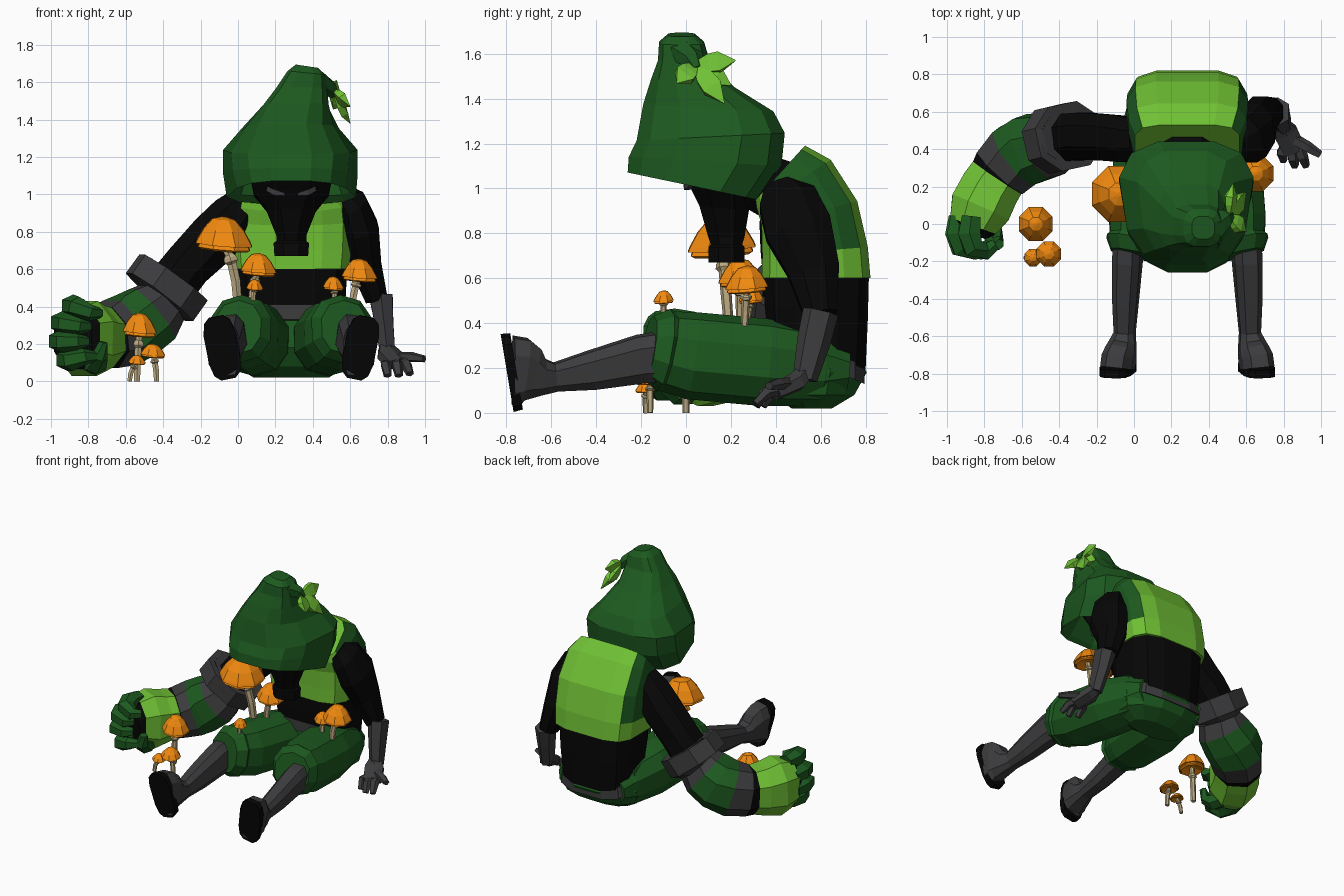
import bpy, bmesh
from math import cos, sin, pi
from mathutils import Vector as V

CX = 0.285  # the body's own centre line
COL = dict(green=(.012, .1, .014), lime=(.16, .53, .035), black=(.002, .002, .002),
           grey=(.045, .045, .048), orange=(.87, .25, .005), stem=(.5, .4, .22))
MATS = {}
for k, c in COL.items():
    MATS[k] = bpy.data.materials.new(k)
    MATS[k].diffuse_color = (*c, 1)


def ring(c, a, b, u, v, n, p):
    pts = []
    for i in range(n):
        t = 2 * pi * (i + .5) / n
        pts.append([abs(f) ** p * (1 if f > 0 else -1) for f in (cos(t), sin(t))])
    mx, my = max(q[0] for q in pts), max(q[1] for q in pts)
    return [c + u * (a * x / mx) + v * (b * y / my) for x, y in pts]


def skin(name, rings, col, mirror=False, side_col=None):
    """Join rings into a closed flat-shaded body; col is one colour or one per segment."""
    me = bpy.data.meshes.new(name)
    ob = bpy.data.objects.new(name, me)
    bpy.context.collection.objects.link(ob)
    ob.location.x = CX
    bm = bmesh.new()
    rows = [[bm.verts.new(p - V((CX, 0, 0))) for p in r] for r in rings]
    cols = [col] * (len(rows) - 1) if isinstance(col, str) else col
    names = list(dict.fromkeys(cols + ([side_col] if side_col else [])))
    for k in names:
        me.materials.append(MATS[k])
    n = len(rows[0])
    for r, s, k in zip(rows, rows[1:], cols):
        for i in range(n):
            j = (i + 1) % n
            bm.faces.new((r[i], r[j], s[j], s[i])).material_index = names.index(k)
    bm.faces.new(rows[0][::-1]).material_index = names.index(cols[0])
    bm.faces.new(rows[-1]).material_index = names.index(cols[-1])
    bmesh.ops.recalc_face_normals(bm, faces=bm.faces)
    if side_col:
        for f in bm.faces:
            if abs(f.normal.x) > .7 and f.calc_center_median().z > .8:
                f.material_index = names.index(side_col)
    bm.to_mesh(me)
    bm.free()
    if mirror:
        ob.modifiers.new("mirror", 'MIRROR')
    return ob


def loft(name, secs, col, n=8, up=(0, 0, 1), p=.9, mirror=False):
    """Sections (x, y, z, half width, half height) square to their path."""
    cs = [V(s[:3]) for s in secs]
    rings = []
    for i, s in enumerate(secs):
        t = (cs[min(i + 1, len(cs) - 1)] - cs[max(i - 1, 0)]).normalized()
        u = t.cross(V(up)).normalized()
        rings.append(ring(cs[i], s[3], s[-1], u, u.cross(t), n, p))
    return skin(name, rings, col, mirror)


def stack(name, secs, col, n=8, p=.9, side_col=None):
    """Level sections (x, y, z, half x, half y, slope along y, slope along x)."""
    rings = []
    for s in secs:
        sy, sx = (list(s[5:]) + [0, 0])[:2]
        rings.append(ring(V(s[:3]), s[3], s[4], V((1, 0, sx)), V((0, 1, sy)), n, p))
    return skin(name, rings, col, side_col=side_col)


# Hood with hollow underside, narrower towards the front, and its curled tip
hood = stack("hood", [(CX, .1, 1.25, .24, .2), (CX, .03, 1.04, .33, .26, -.2), (CX, .03, 1.01, .345, .29, -.21),
                      (.28, .085, 1.12, .36, .34, -.06), (.28, .11, 1.23, .36, .33, .05),
                      (.28, .1, 1.36, .26, .29, -.06), (.31, .03, 1.47, .175, .185, -.1),
                      (.34, -.01, 1.57, .135, .115), (.365, -.02, 1.65, .1, .1, 0, -.1),
                      (.37, -.02, 1.685, .06, .06, 0, -.15)], "green", n=12, p=.65)
for v in hood.data.vertices:
    if v.co.z < 1.4:
        v.co.x *= 1 - .3 * min(1, max(0, (.12 - v.co.y) / .38))
loft("hood_tip", [(.36, -.02, 1.61, .09, .07), (.44, 0, 1.6, .07, .055), (.485, .03, 1.57, .045, .045),
                  (.515, .05, 1.53, .025, .025)], "green", n=6)

# Leaves hanging from the hood tip
base = V((.51, .04, 1.55))
for tip in [(.6, -.04, 1.47), (.6, .17, 1.38), (.53, .22, 1.57), (.52, .2, 1.46)]:
    d = V(tip) - base
    loft("leaf", [(*(base + d * t), .045 * w, .02 * w) for t, w in
                  ((0, .3), (.35, .9), (.6, 1), (1, .05))], "lime", n=4, up=(1, 0, .3))

# Masked face, breathing canister, eyes and neck
stack("face_mask", [(CX, .08, 1.2, .24, .18), (CX, .15, 1.0, .2, .14, -.15), (CX, .17, .91, .13, .11, -.1),
                    (CX, .18, .78, .08, .08), (CX, .18, .75, .08, .07), (CX, .18, .74, .095, .08),
                    (CX, .18, .67, .09, .08)], "black")
loft("eye", [(.16, .03, 1.03, .012, .012), (.2, .005, 1.01, .015, .015), (.25, 0, 1.0, .01, .008)],
     "grey", n=4, mirror=True)
loft("neck", [(CX, .15, 1.08, .14, .12), (CX, .32, 1.03, .16, .13), (CX, .5, .95, .2, .15)], "black")

# Torso: shirt, sloping hem and vest
stack("shirt", [(CX, .58, .29, .27, .22, -.45), (CX, .58, .45, .29, .23, -.15), (CX, .58, .62, .3, .235),
                (CX, .54, .9, .3, .2, .25), (CX, .42, 1.05, .24, .1, 1)], "black", n=12, p=.65)
stack("shirt_hem", [(CX, .57, .23, .3, .225, -.45), (CX, .57, .31, .285, .225, -.45)], "grey", n=12, p=.65)
stack("vest", [(CX, .58, .6, .31, .242), (CX, .575, .72, .32, .235, .08), (CX, .55, .89, .325, .213, .25),
               (CX, .48, 1.02, .315, .165, .65), (CX, .42, 1.07, .28, .11, 1.1)],
      "lime", n=12, p=.5, side_col="green")

# Trousers: seat and thighs with cuffs
stack("trouser_seat", [(CX, .56, .02, .2, .09), (CX, .57, .08, .3, .18), (CX, .57, .18, .32, .235),
                       (CX, .57, .34, .29, .2, -.4)], "green", n=12)
loft("thigh", [(.13, .72, .19, .12, .1), (.12, .6, .2, .16, .17), (.08, .35, .225, .19, .195),
               (.04, .02, .255, .175, .195), (.02, -.08, .275, .15, .18), (.015, -.1, .28, .165, .185),
               (0, -.165, .29, .125, .145)], "green", n=10, mirror=True)

# Boots and soles
loft("boot", [(-.03, -.1, .25, .075, .11), (-.035, -.2, .24, .075, .105), (-.045, -.42, .19, .065, .085),
              (-.05, -.58, .16, .055, .062), (-.06, -.64, .16, .07, .08), (-.07, -.69, .175, .08, .12),
              (-.08, -.72, .185, .085, .145), (-.085, -.77, .185, .085, .155)], "grey",
     up=(-.15, 0, 1), p=.7, mirror=True)
loft("boot_sole", [(-.085, -.755, .185, .085, .168), (-.085, -.797, .178, .085, .172)], "black",
     n=12, up=(-.2, 0, 1), p=.6, mirror=True)

# Slim arm with gauntlet and open hand
Y = (0, 1, 0)
loft("slim_sleeve", [(.55, .42, 1.0, .06, .08), (.6, .45, .95, .09, .13), (.65, .5, .82, .1, .15),
                     (.68, .57, .63, .085, .115), (.74, .6, .44, .06, .075)], "black", up=Y)
loft("slim_gauntlet", [(.765, .6, .45, .062, .08), (.78, .57, .32, .05, .075), (.8, .53, .15, .04, .055)],
     "grey", up=Y, n=6)
loft("slim_palm", [(.79, .53, .18, .04, .04), (.81, .49, .14, .065, .045), (.86, .39, .09, .06, .035)], "grey", n=6)
for b, m, t in [((.81, .42, .1), (.79, .38, .09), (.8, .34, .03)), ((.85, .4, .1), (.85, .35, .09), (.86, .31, .03)),
                ((.88, .41, .1), (.9, .36, .09), (.92, .31, .04)), ((.86, .45, .13), (.93, .41, .13), (.995, .37, .12))]:
    loft("slim_finger", [(*b, .027), (*m, .026), (*t, .018)], "grey", n=5)

# Big arm: sleeve, collar, banded gauntlet
loft("big_sleeve", [(.05, .45, .96, .1, .1), (-.02, .45, .88, .12, .13), (-.12, .46, .77, .125, .14),
                    (-.27, .47, .62, .125, .13), (-.38, .46, .48, .13, .13)], "black")
loft("big_collar", [(-.39, .46, .5, .13, .14), (-.35, .47, .55, .14, .17), (-.345, .47, .555, .175, .21),
                    (-.42, .455, .45, .175, .21), (-.43, .45, .44, .12, .14)],
     ["black", "grey", "grey", "grey"], n=8)
loft("big_gauntlet", [(-.41, .44, .42, .14, .14), (-.46, .42, .36, .17, .17), (-.55, .4, .3, .185, .18),
                      (-.63, .36, .26, .18, .18), (-.71, .28, .235, .165, .165), (-.73, .25, .235, .155, .16),
                      (-.77, .19, .23, .16, .175), (-.82, .09, .23, .165, .2), (-.86, -.01, .235, .13, .17),
                      (-.87, -.05, .23, .09, .12)],
     ["grey", "green", "green", "grey", "black", "lime", "lime", "lime", "black"])

# Curled fingers and thumb of the big hand
for x, z in [(-.87, .4), (-.93, .31), (-.94, .21), (-.9, .11)]:
    tz = z * .8 + .045
    loft("big_finger", [(x, .04, z, .05), (x - .01, -.05, z + .005, .06), (x + .01, -.125, z, .055),
                        (x + .08, -.145, tz, .045), (x + .13, -.11, tz, .03)], "green", n=6)
loft("big_thumb", [(-.79, .05, .09, .05), (-.76, -.04, .09, .055), (-.74, -.1, .13, .04), (-.72, -.11, .21, .025)],
     "green", n=6)

# Mushrooms: cap centre x, y, rim z, radius, height, stem foot x, y, z
for x, y, z, r, h, fx, fy, fz in [
        (-.075, .16, .69, .15, .19, 0, .19, .4), (.11, .24, .56, .095, .125, .07, .24, .38),
        (.09, -.1, .485, .045, .06, .08, -.1, .43), (.65, .27, .53, .095, .125, .61, .26, .38),
        (.51, .29, .485, .055, .075, .52, .27, .39), (-.525, 0, .235, .09, .13, -.54, 0, 0),
        (-.455, -.16, .125, .066, .075, -.435, -.16, 0), (-.54, -.18, .09, .046, .05, -.58, -.18, 0)]:
    stack("mushroom_cap", [(x, y, z + h * f, r * q, r * q, .08, -.08) for q, f in
                           ((.3, .2), (.8, .06), (.92, .12), (.84, .24), (1, .22), (.95, .32), (.72, .64),
                            (.4, .93), (.08, 1))], "orange", n=8, p=1)
    w = .008 + r * .11
    path = [(fx + (x - fx) * t * t, fy + (y - fy) * t, fz + (z + h * .3 - fz) * t, w * s)
            for t, s in ((0, .9), (.4, 1), (.66, 1), (.7, 1.5), (.76, 1.4), (.8, .9), (1, .9))]
    loft("mushroom_stem", path, "stem", n=6, up=Y)
